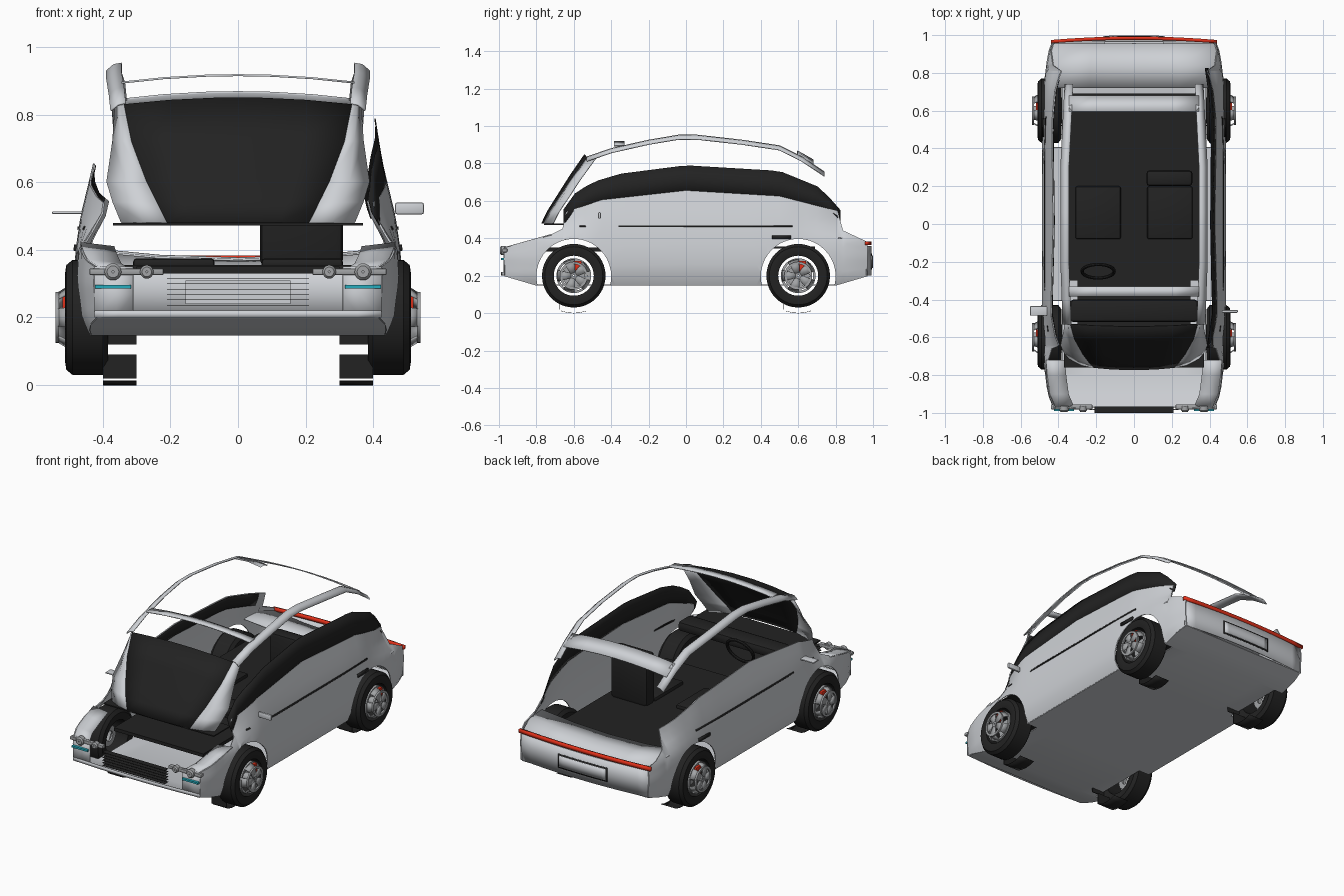
import bpy, bmesh, math
from mathutils import Vector

if "Cube" in bpy.data.objects:
    bpy.data.objects.remove(bpy.data.objects["Cube"])


def mat(name, rgb):
    m = bpy.data.materials.new(name)
    m.diffuse_color = (*rgb, 1)
    m.use_nodes = True
    m.node_tree.nodes["Principled BSDF"].inputs["Base Color"].default_value = m.diffuse_color
    return m


PAINT = mat("silver paint", (0.62, 0.64, 0.67))
BLACK = mat("black trim", (0.016, 0.016, 0.016))
METAL = mat("grey metal", (0.36, 0.37, 0.38))
RED = mat("red", (0.75, 0.03, 0.01))
CYAN = mat("turquoise", (0.02, 0.42, 0.52))


def lerp(table, t):
    if t <= table[0][0]:
        return table[0][1]
    for (a, va), (b, vb) in zip(table, table[1:]):
        if t <= b:
            return va + (vb - va) * (t - a) / (b - a)
    return table[-1][1]


def finish(name, bm, material):
    me = bpy.data.meshes.new(name)
    bm.to_mesh(me)
    bm.free()
    me.materials.append(material)
    ob = bpy.data.objects.new(name, me)
    bpy.context.collection.objects.link(ob)
    return ob


def sheet(name, rows, material, thick=0.006):
    """Surface through rows of points, given a small thickness."""
    bm = bmesh.new()
    grid = [[bm.verts.new(p) for p in r] for r in rows]
    for r0, r1 in zip(grid, grid[1:]):
        for i in range(len(r0) - 1):
            bm.faces.new((r0[i], r0[i + 1], r1[i + 1], r1[i]))
    ob = finish(name, bm, material)
    s = ob.modifiers.new("thickness", 'SOLIDIFY')
    s.thickness, s.offset = thick, 0
    return ob


def box(name, lo, hi, material, bevel=0):
    bm = bmesh.new()
    bmesh.ops.create_cube(bm, size=1)
    for v in bm.verts:
        v.co = [(a + b) / 2 + c * abs(b - a) for a, b, c in zip(lo, hi, v.co)]
    if bevel:
        bmesh.ops.bevel(bm, geom=bm.edges[:], offset=bevel, segments=2, affect='EDGES', profile=0.5)
    return finish(name, bm, material)


def lathe(name, centre, profile, material, axis='x', n=40):
    """Closed (offset, radius) profile turned about an axis."""
    bm = bmesh.new()
    rings = []
    for i in range(n):
        a = 2 * math.pi * i / n
        c, s = math.cos(a), math.sin(a)
        rings.append([bm.verts.new(Vector(centre) + Vector((o, r * c, r * s) if axis == 'x' else (r * c, o, r * s)))
                      for o, r in profile])
    k = len(profile)
    for i in range(n):
        p, q = rings[i], rings[(i + 1) % n]
        for j in range(k):
            bm.faces.new((p[j], p[(j + 1) % k], q[(j + 1) % k], q[j]))
    bmesh.ops.recalc_face_normals(bm, faces=bm.faces)
    return finish(name, bm, material)


# body outline tables: along y, and width factor by height
TOP = [(-.97, .35), (-.72, .42), (-.66, .45), (-.64, .54), (-.45, .605), (0, .655), (.5, .625), (.81, .545), (.84, .44), (.97, .38)]
BOT = [(-.97, .2), (-.8, .15), (.8, .15), (.97, .2)]
WIDE = [(-.97, .425), (-.9, .455), (-.75, .475), (-.4, .485), (.4, .485), (.75, .475), (.9, .455), (.97, .43)]
TUCK = [(.15, .93), (.2, .98), (.3, 1), (.4, .985), (.5, .955), (.65, .88), (.79, .835)]
GLASS = [(-.66, .545), (-.6, .635), (-.5, .70), (-.35, .745), (0, .79), (.5, .76), (.72, .67), (.83, .545)]
WRAP = [(-.67, .065), (-.6, .03), (-.48, 0), (.55, 0), (.7, .02), (.84, .06)]


def skin(s, y, z, out=0):
    wrap = lerp(WRAP, y) * min(1, max(0, (z - .40) / .1))
    return (s * (lerp(WIDE, y) * lerp(TUCK, z) - wrap + out), y, z)


ys = sorted({round(-.97 + 1.94 * i / 36, 3) for i in range(37)} | {t[0] for t in TOP})
cut_me = []
gy = [-.655 + 1.48 * i / 24 for i in range(25)]
for s in (-1, 1):
    # side panels
    rows = [[skin(s, y, lerp(BOT, y) + (lerp(TOP, y) - lerp(BOT, y)) * j / 9) for j in range(10)] for y in ys]
    cut_me.append(sheet("side_panel", rows, PAINT))
    # side glass on one side, dark inner trim on the other
    if s > 0:
        rows = [[skin(s, y, lerp(TOP, y) * (1 - t) + max(lerp(GLASS, y), lerp(TOP, y) + .002) * t) for t in (0, .5, 1)] for y in gy]
        sheet("side_glass", rows, BLACK, .004)
    else:
        sheet("inner_trim", [[skin(s, y, lerp(TOP, y) - d, -.006) for d in (.003, .04, .08)] for y in gy[1:-1]], BLACK, .003)
    # fender tops
    rows = [[(s * (lerp(WIDE, y) * .98 - w), y, lerp(TOP, y) - w * .12) for w in (0, .05, .1)] for y in (-.97, -.9, -.8, -.72)]
    sheet("front_fender_top", rows, PAINT)
    # nose corners
    sheet("nose_corner", [[(s * x, -.97 - .03 * (.43 - x), z) for z in (.2, .27, .35)] for x in (.425, .36, .31)], PAINT)
    # windshield pillar, flaring at its foot
    pil = [(.48, -.76, .21, .345), (.54, -.73, .24, .37), (.6, -.69, .27, .388), (.72, -.61, .315, .37), (.83, -.53, .337, .362)]
    sheet("front_pillar", [[(s * a, y, z), (s * (a + b) / 2, y + .015, z), (s * b, y + .05, z)] for z, y, a, b in pil], PAINT)
    # roof rail
    rail = [(-.53, .83), (-.4, .875), (-.2, .92), (-.04, .947), (.06, .947), (.3, .92), (.5, .89), (.62, .83), (.74, .75)]
    inset = [(-.53, .012), (-.2, 0), (.3, 0), (.74, .022)]
    sheet("roof_rail", [[(s * (x - lerp(inset, y)), y, z + dz) for x, dz in ((.344, .004), (.367, 0), (.388, -.018))]
                        for y, z in rail], PAINT)
    # waist line and door handle
    sheet("waist_line", [[skin(s, y, z, .004) for z in (.46, .469)] for y in (-.57, -.3, 0, .3, .57)], BLACK)
    sheet("door_handle", [[skin(s, y, z, .006) for z in (.397, .415)] for y in (.46, .56)], BLACK, .01)
    # headlights and turn signals
    for x, r in ((.37, .025), (.27, .02)):
        lathe("headlight", (s * x, -.975, .335), [(-.02, .003), (-.02, r * .7), (-.012, r), (.012, r), (.012, .003)], METAL, 'y', 20)
    box("headlight_bar", (s * .33 - .11, -.982, .325), (s * .33 + .11, -.955, .345), METAL, .005)
    box("turn_signal", (s * .37 - .053, -.99, .285), (s * .37 + .053, -.962, .296), CYAN)

    for y in (-.6, .6):
        c = Vector((0, y, .2))
        # tyre
        tyre = [(.39, .107), (.385, .15), (.40, .17), (.49, .17), (.508, .155), (.512, .13), (.505, .107)]
        lathe("tyre", c, [(s * o, r) for o, r in tyre], BLACK)
        # wheel ring, outer ring, hub and spokes
        lathe("wheel_ring", c, [(s * o, r) for o, r in ((.485, .08), (.485, .093), (.505, .093), (.505, .08))], METAL)
        lathe("cover_ring", c, [(s * o, r) for o, r in ((.53, .062), (.53, .075), (.54, .075), (.54, .062))], METAL)
        lathe("hub", c, [(s * o, r) for o, r in ((.47, .004), (.47, .025), (.536, .025), (.536, .004))], METAL, n=16)
        for k in range(5):
            a = math.radians(72 + 36) + k * math.tau / 5
            d, t = Vector((0, math.cos(a), math.sin(a))), Vector((0, -math.sin(a), math.cos(a)))
            rows = [[c + d * r + t * w + Vector((s * x, 0, 0)) for w in (-hw, hw)]
                    for r, hw, x in ((.015, .014, .533), (.066, .026, .533), (.084, .03, .503))]
            sheet("spoke", rows, METAL, .007)
        # brake caliper filling the gap between two spokes
        box("brake_caliper", (s * .51 - .01, y - .004, .213), (s * .51 + .01, y + .042, .28), RED, .004)
        lathe("brake_disc", c, [(s * o, r) for o, r in ((.44, .03), (.44, .06), (.45, .06), (.45, .03))], METAL, n=24)
        # dark plates on the inner side of the wheel
        rows = [[(s * x, y + .2 * math.cos(q), .2 + .2 * math.sin(q)) for x in (.3, .4)] for q in (math.radians(250 + 10 * i) for i in range(5))]
        sheet("wheel_guard", rows, BLACK, .002)
        for z0, z1, dy in ((.02, .09, -.08), (.12, .15, -.13)):
            box("guard_plate", (s * .35 - .05, y + dy, z0), (s * .35 + .05, y + dy + .004, z1), BLACK)

# door mirrors, one upright and one folded flat
box("door_mirror_right", (.465, -.47, .505), (.55, -.455, .54), PAINT, .006)
box("door_mirror_left", (-.55, -.485, .506), (-.46, -.435, .514), PAINT, .003)

# underbody
rows = [[(lerp(WIDE, y) * lerp(TUCK, lerp(BOT, y)) * f, y, lerp(BOT, y)) for f in (-1, -.6, 0, .6, 1)]
        for y in (-.97, -.9, -.8, -.4, 0, .4, .8, .9, .97)]
cut_me.append(sheet("underbody", rows, PAINT))


# nose and tail, bowed outwards
def bowed(name, y0, bow, z0, z1, w, material, thick=.006):
    return sheet(name, [[(x, y0 + bow * (1 - (x / .43) ** 2), z) for z in (z0, (z0 + z1) / 2, z1)]
                        for x in [w * (i / 6 - 1) for i in range(13)]], material, thick)


bowed("nose_lip", -.97, -.015, .2, .22, .425, PAINT)
bowed("tail_panel", .965, .025, .2, .36, .43, PAINT)
bowed("tail_light_strip", .966, .018, .364, .384, .44, RED, .018)
bowed("plate_frame", .967, .025, .232, .318, .165, BLACK)
bowed("number_plate", .971, .025, .242, .308, .155, PAINT)
box("plate_recess", (-.155, .92, .24), (.155, .965, .31), PAINT)
sheet("rear_deck", [[(f * lerp(WIDE, y), y, z - .03 * (1 - f * f)) for f in (-.98, -.5, 0, .5, .98)]
                    for y, z in ((.72, .40), (.84, .405), (.955, .368))], PAINT)
# grille slats
for i in range(6):
    z = .235 + i * .016
    box("grille_slat", (-.21, -1.0, z), (.21, -.965, z + .0015), BLACK)

# wheel arch openings
for s in (-1, 1):
    for y in (-.6, .6):
        bpy.ops.mesh.primitive_cylinder_add(vertices=40, radius=.2, depth=.22, location=(s * .49, y, .197), rotation=(0, math.pi / 2, 0))
        cutter = bpy.context.object
        cutter.name = "arch_cutter"
        cutter.hide_render = True
        for ob in cut_me:
            m = ob.modifiers.new("arch", 'BOOLEAN')
            m.object, m.operation, m.solver = cutter, 'DIFFERENCE', 'EXACT'
# bake the openings, then drop the cutters
dg = bpy.context.evaluated_depsgraph_get()
for ob in cut_me:
    new = bpy.data.meshes.new_from_object(ob.evaluated_get(dg))
    ob.modifiers.clear()
    ob.data = new
    new.materials.clear()
    new.materials.append(PAINT)
    for p in new.polygons:
        p.material_index = 0
for ob in [o for o in bpy.data.objects if o.name.startswith("arch_cutter")]:
    bpy.data.objects.remove(ob)

# windshield
ws = [(.48, -.76, .21), (.54, -.73, .24), (.6, -.69, .27), (.72, -.61, .315), (.83, -.53, .337)]
sheet("windshield", [[(a * f, y - .012 * (1 - f * f), z + .02 * (1 - f * f) * (z - .48) / .35) for f in (-1, -.6, -.2, .2, .6, 1)]
                     for z, y, a in ws], BLACK, .004)
# roof cross bars
for name, y0, y1, z in (("front_header", -.385, -.33, .895), ("rear_header", .595, .68, .845)):
    sheet(name, [[(x, y, z + .022 * (1 - (x / .345) ** 2) - (y > .6) * (y - .6) * .6) for x in (-.345, -.22, -.1, 0, .1, .22, .345)]
                 for y in (y0, y1)], PAINT)

# cabin
box("cabin_floor", (-.345, -.3, .345), (.345, .69, .355), BLACK)
box("front_bay_cover", (-.3, -.76, .33), (.3, -.3, .35), BLACK)
box("front_cowl", (-.37, -.76, .472), (.37, -.6, .479), BLACK)
box("dashboard", (-.34, -.52, .48), (.34, -.4, .54), BLACK, .02)
for x in (-.19, .19):
    box("seat_cushion", (x - .12, -.08, .345), (x + .12, .2, .375), BLACK, .01)
box("seat_back", (.065, .2, .35), (.31, .285, .66), BLACK, .02)
bpy.ops.mesh.primitive_torus_add(major_radius=.085, minor_radius=.009, major_segments=28, minor_segments=8,
                                 location=(-.19, -.25, .56), rotation=(math.radians(65), 0, 0))
bpy.context.object.name = "steering_wheel"
bpy.context.object.data.materials.append(BLACK)

# smooth shading with sharp edges kept
bpy.ops.object.select_all(action='DESELECT')
for ob in bpy.data.objects:
    ob.select_set(True)
    bpy.context.view_layer.objects.active = ob
bpy.ops.object.shade_smooth_by_angle(angle=math.radians(35))
